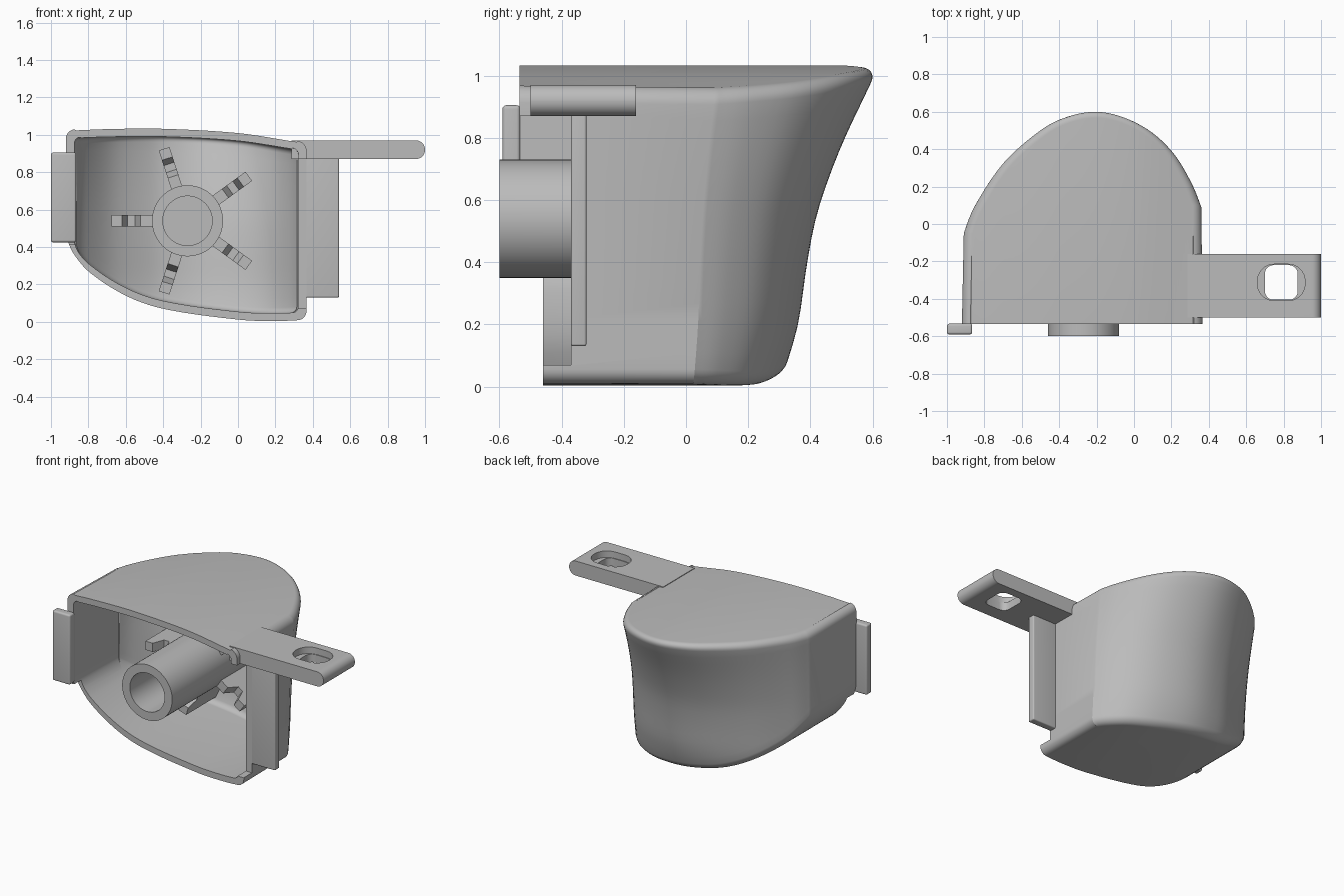
import bpy, bmesh, math
from mathutils import Vector, Matrix

if "Cube" in bpy.data.objects:
    bpy.data.objects.remove(bpy.data.objects["Cube"])

grey = bpy.data.materials.new("plain_grey")
grey.use_nodes = True
colour = (0.5, 0.5, 0.5, 1)
grey.diffuse_color = colour
grey.node_tree.nodes["Principled BSDF"].inputs["Base Color"].default_value = colour


def make(name, bm):
    bmesh.ops.recalc_face_normals(bm, faces=bm.faces)
    mesh = bpy.data.meshes.new(name)
    bm.to_mesh(mesh)
    bm.free()
    ob = bpy.data.objects.new(name, mesh)
    bpy.context.collection.objects.link(ob)
    mesh.materials.append(grey)
    return ob


def activate(ob):
    bpy.ops.object.select_all(action='DESELECT')
    ob.select_set(True)
    bpy.context.view_layer.objects.active = ob


def boolean(ob, cutter, operation='DIFFERENCE', keep=False):
    mod = ob.modifiers.new("cut", 'BOOLEAN')
    mod.object, mod.operation, mod.solver = cutter, operation, 'EXACT'
    activate(ob)
    bpy.ops.object.modifier_apply(modifier=mod.name)
    if not keep:
        bpy.data.objects.remove(cutter)


def smooth(ob):
    activate(ob)
    bpy.ops.object.shade_smooth_by_angle(angle=math.radians(28))


def box(name, lo, hi, bevel=0, axis=None):
    """Box between two corners; edges along axis (or all) are rounded."""
    bm = bmesh.new()
    lo, hi = Vector(lo), Vector(hi)
    bmesh.ops.create_cube(bm, size=1)
    for v in bm.verts:
        v.co = (lo + hi) / 2 + v.co * (hi - lo)
    if bevel:
        edges = [e for e in bm.edges if axis is None or
                 abs((e.verts[0].co - e.verts[1].co)[axis]) > 1e-4]
        bmesh.ops.bevel(bm, geom=edges, offset=bevel, segments=5, profile=0.5, affect='EDGES')
    return make(name, bm)


def cylinder(name, radius, y0, y1):
    bm = bmesh.new()
    place = Matrix.Translation((HUB.x, (y0 + y1) / 2, HUB.z)) @ Matrix.Rotation(math.pi / 2, 4, 'X')
    bmesh.ops.create_cone(bm, cap_ends=True, segments=64, radius1=radius, radius2=radius,
                          depth=y1 - y0, matrix=place)
    return make(name, bm)


def lookup(table, x):
    """Smooth interpolation through (x, value) pairs."""
    x = min(max(x, table[0][0]), table[-1][0])
    n = len(table)
    for i in range(n - 1):
        (xa, a), (xb, b) = table[i], table[i + 1]
        if x <= xb:
            p, q = table[max(i - 1, 0)], table[min(i + 2, n - 1)]
            ma = (b - p[1]) / (xb - p[0]) * (xb - xa)
            mb = (q[1] - a) / (q[0] - xa) * (xb - xa)
            t = (x - xa) / (xb - xa)
            return ((2*t**3 - 3*t*t + 1) * a + (t**3 - 2*t*t + t) * ma
                    + (3*t*t - 2*t**3) * b + (t**3 - t*t) * mb)


HUB = Vector((-0.27, 0, 0.54))
FRONT = -0.535
CREASE = -0.07
TOP = [(-0.93, 1.025), (-0.7, 1.04), (-0.4, 1.045), (0, 1.022), (0.3, 0.972), (0.38, 0.955)]
BOTTOM = [(-0.93, 0.46), (-0.89, 0.38), (-0.8, 0.27), (-0.6, 0.14), (-0.4, 0.07), (0, 0.012), (0.2, 0.004), (0.38, 0.012)]
BACK = [(0, 0.3), (0.06, 0.32), (0.2, 0.36), (0.4, 0.39), (0.55, 0.42), (0.7, 0.47), (0.82, 0.52), (1, 0.605), (1.05, 0.62)]
DOME = [(-0.91, -0.05), (-0.85, 0.1), (-0.7, 0.325), (-0.5, 0.5), (-0.35, 0.575), (-0.2, 0.602),
        (-0.05, 0.575), (0.1, 0.5), (0.22, 0.385), (0.31, 0.23), (0.36, 0.1)]


def plan_path():
    """Plan outline from left front corner round the dome to right front corner."""
    pts = []
    for i in range(len(DOME) - 1):
        a, b = Vector(DOME[i]), Vector(DOME[i + 1])
        p = Vector(DOME[i - 1]) if i else a
        q = Vector(DOME[min(i + 2, len(DOME) - 1)])
        for j in range(5):
            t = j / 5
            pts.append(0.5 * (2*a + (b - p)*t + (2*p - 5*a + 4*b - q)*t*t + (3*a - p - 3*b + q)*t**3))
    pts.append(Vector(DOME[-1]))
    return [Vector((-0.92, FRONT))] + pts + [Vector((0.367, FRONT))]


def body(name, inset, front, radius):
    """Lofted housing solid with curved top, curved floor and rounded rims."""
    path = plan_path()
    n = len(path)
    normals = []
    for i in range(n):
        d = path[min(i + 1, n - 1)] - path[max(i - 1, 0)]
        normals.append(Vector((-d.y, d.x)).normalized())
    normals[0], normals[-1] = Vector((-1, 0)), Vector((1, 0))
    arc = [math.pi / 2 * k / 6 for k in range(7)]
    rows = [(0, radius * (1 - math.cos(a)), radius * (1 - math.sin(a))) for a in arc]
    rows += [(k / 16, radius * (1 - 2 * k / 16), 0) for k in range(1, 16)]
    rows += [(1, -radius * (1 - math.cos(a)), radius * (1 - math.sin(a))) for a in reversed(arc)]
    bm = bmesh.new()
    grid = []
    for part, lift, pull in rows:
        ring = []
        for i, (p, nor) in enumerate(zip(path, normals)):
            x = p.x - nor.x * (inset + pull)
            lo = lookup(BOTTOM, x) + inset
            hi = lookup(TOP, x) - inset - 0.012 * (p.y - FRONT)
            z = lo + (hi - lo) * part + lift
            k = (lookup(BACK, z) - CREASE) / (0.602 - CREASE)
            y = p.y if p.y < CREASE else CREASE + (p.y - CREASE) * k
            y = front if i in (0, n - 1) else y - nor.y * (inset + pull)
            ring.append(bm.verts.new((x, y, z)))
        grid.append(ring)
    for a, b in zip(grid, grid[1:]):
        for i in range(n - 1):
            bm.faces.new((a[i], a[i + 1], b[i + 1], b[i]))
    # Floor and roof run from the dome rim straight to the front plane
    lips = []
    for ring in (grid[0], grid[-1]):
        lip = [ring[0]] + [bm.verts.new((v.co.x, front, v.co.z)) for v in ring[1:-1]] + [ring[-1]]
        for i in range(n - 1):
            quad = [ring[i], ring[i + 1], lip[i + 1], lip[i]]
            bm.faces.new(list(dict.fromkeys(quad)))
        lips.append(lip)
    loop = (lips[0] + [r[-1] for r in grid[1:-1]] + lips[1][::-1]
            + [r[0] for r in reversed(grid[1:-1])])
    bm.faces.new(loop)
    return make(name, bm)


# Hollow housing with stepped front rim
housing = body("housing", 0, FRONT, 0.045)
boolean(housing, body("cavity", 0.042, -0.8, 0.03))
boolean(housing, box("right_rim_cutter", (0.27, -0.9, 0.07), (0.6, -0.37, 0.87)))
boolean(housing, box("lower_rim_cutter", (-1.2, -0.9, -0.2), (0.6, -0.46, 0.41)))
smooth(housing)

# Hub tube and ribs end inside the back wall
trim = body("trim_helper", 0.02, -0.8, 0.03)
trim.hide_render = True
tube = cylinder("hub_tube", 0.19, -0.6, 0.6)
boolean(tube, trim, 'INTERSECT', keep=True)
boolean(tube, cylinder("bore", 0.132, -0.7, 0.25))
smooth(tube)

RIB = [(0.17, 0.6), (0.17, -0.04), (0.25, -0.04), (0.28, 0.04), (0.32, 0.04), (0.35, -0.04), (0.405, -0.04), (0.405, 0.6)]
for k in range(5):
    angle = math.radians(36 + 72 * k)
    out = Vector((math.cos(angle), 0, math.sin(angle)))
    side = Vector((-out.z, 0, out.x)) * 0.03
    bm = bmesh.new()
    ends = [[bm.verts.new(HUB + out * r + Vector((0, y, 0)) + side * s) for r, y in RIB] for s in (-1, 1)]
    for end in ends:
        bm.faces.new(end)
    for i in range(len(RIB)):
        bm.faces.new((ends[0][i - 1], ends[0][i], ends[1][i], ends[1][i - 1]))
    boolean(make("rib_%d" % (k + 1), bm), trim, 'INTERSECT', keep=True)
bpy.data.objects.remove(trim)

# Mounting strap with countersunk slot
strap = box("mounting_strap", (0.285, -0.5, 0.87), (1, -0.16, 0.97))
activate(strap)
bm = bmesh.new()
bm.from_mesh(strap.data)
ends = [e for e in bm.edges if all(v.co.x > 0.9 for v in e.verts)
        and abs(e.verts[0].co.z - e.verts[1].co.z) < 0.01]
bmesh.ops.bevel(bm, geom=ends, offset=0.049, segments=8, profile=0.5, affect='EDGES')
bm.to_mesh(strap.data)
bm.free()
boolean(strap, box("slot", (0.7, -0.405, 0.8), (0.875, -0.22, 1.1), 0.045, 2))
boolean(strap, box("recess", (0.66, -0.41, 0.925), (0.915, -0.215, 1.1), 0.09, 2))
smooth(strap)

# Side flange and clip tab
smooth(box("side_flange", (0.335, -0.37, 0.13), (0.54, -0.32, 0.88), 0.008))
smooth(box("clip_tab", (-1, -0.59, 0.425), (-0.865, -0.533, 0.905), 0.012))
